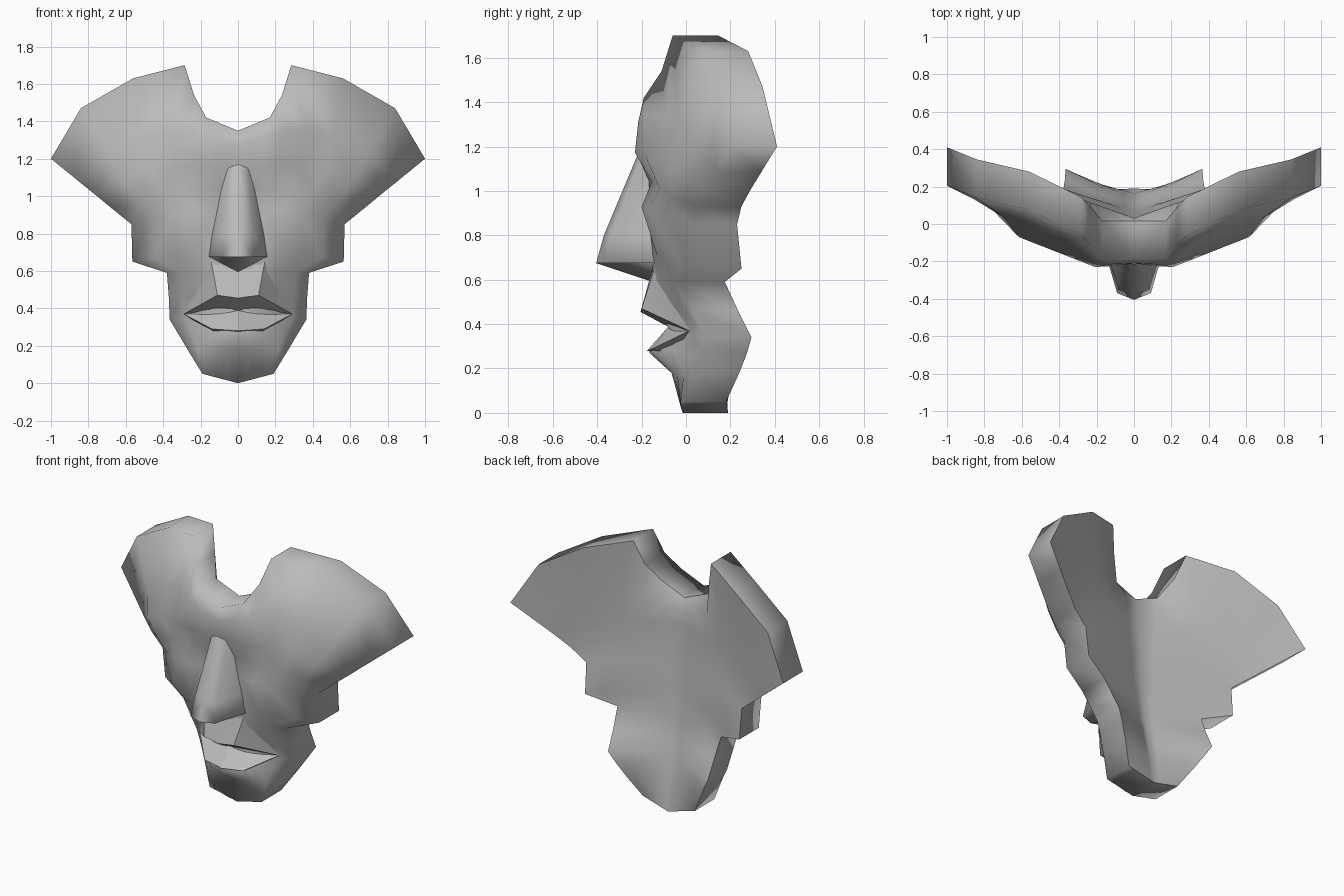
import bpy, bmesh, math

if "Cube" in bpy.data.objects:
    bpy.data.objects.remove(bpy.data.objects["Cube"])

grey = bpy.data.materials.new("grey")
grey.diffuse_color = (.5, .5, .5, 1)
grey.use_nodes = True
grey.node_tree.nodes["Principled BSDF"].inputs["Base Color"].default_value = grey.diffuse_color


def make_part(name, verts, faces, angle, sharp_back=False):
    """Half mesh (x >= 0), mirrored across x, shaded smooth below the angle."""
    mesh = bpy.data.meshes.new(name)
    mesh.from_pydata(verts, [], faces)
    mesh.materials.append(grey)
    obj = bpy.data.objects.new(name, mesh)
    bpy.context.collection.objects.link(obj)
    bm = bmesh.new()
    bm.from_mesh(mesh)
    bmesh.ops.mirror(bm, geom=bm.verts[:] + bm.edges[:] + bm.faces[:],
                     axis='X', merge_dist=0.0005)
    bmesh.ops.recalc_face_normals(bm, faces=bm.faces[:])
    bm.normal_update()
    # crease only where the rim wall meets the hollow back
    crease = []
    for e in bm.edges:
        ny = sorted(f.normal.y for f in e.link_faces)
        crease.append(len(ny) == 2 and ny[0] < .3 and ny[1] > .4)
    bm.to_mesh(mesh)
    bm.free()
    bpy.ops.object.select_all(action='DESELECT')
    obj.select_set(True)
    bpy.context.view_layer.objects.active = obj
    bpy.ops.object.shade_smooth_by_angle(angle=math.radians(angle))
    if sharp_back:
        for edge, sharp in zip(mesh.edges, crease):
            edge.use_edge_sharp = sharp
    return obj


# Face shell: top contour, then rows running from the centre out to the rim
THICK = 0.205
top = [(0, -.19, 1.35), (.17, -.19, 1.42), (.235, -.11, 1.54), (.285, -.06, 1.70),
       (.56, .075, 1.63), (.84, .14, 1.47), (1, .205, 1.20)]
cols = (0, .14, .27, .42, .6, .8, 1)
# centre z, rim x, rim z, upward bow, depths along the row
rows = [
    (1.27, .86, 1.086, .16, (-.21, -.215, -.19, -.09, -.03, .03, .135)),   # forehead
    (1.17, .77, 1.013, .06, (-.20, -.225, -.23, -.185, -.13, -.07, .09)),  # brow
    (1.04, .67, .931, .04, (-.18, -.165, -.155, -.135, -.12, -.085, .045)),  # eyes
    (.90, .57, .85, .05, (-.15, -.15, -.175, -.20, -.17, -.09, .025)),     # cheekbones
    (.75, .565, .65, 0, (-.15, -.15, -.15, -.13, -.09, -.03, .045)),       # cheeks
    (.60, .38, .59, 0, (-.16, -.16, -.15, -.13, -.10, -.06, -.03)),        # under nose
    (.46, .37, .46, 0, (-.15, -.14, -.13, -.10, -.05, -.01, .03)),         # upper mouth
    (.38, .365, .34, 0, (-.07, -.07, -.06, -.04, -.01, .025, .09)),        # mouth
    (.27, .323, .27, .02, (-.165, -.16, -.145, -.12, -.07, -.01, .07)),    # lower lip
    (.18, .27, .18, 0, (-.065, -.065, -.065, -.055, -.04, -.01, .035)),    # chin
    (0, .19, .05, 0, (-.015, -.015, -.02, -.02, -.02, -.025, -.025)),      # base
]
front = [top]
for zc, xr, zr, bow, ys in rows:
    front.append([(xr * f, y, zc + (zr - zc) * f + bow * math.sin(math.pi * f))
                  for f, y in zip(cols, ys)])
back = [[(x, y + THICK, z) for x, y, z in top]]
for i, row in enumerate(front[1:], 1):
    yc, yr = .03 + .16 * (i / 11) ** 2, row[-1][1] + THICK
    back.append([(x, yc + (yr - yc) * f, z) for f, (x, y, z) in zip(cols, row)])

nr, nc = len(front), len(cols)
verts = [p for grid in (front, back) for row in grid for p in row]
F = lambda r, c: r * nc + c
B = lambda r, c: nr * nc + r * nc + c
faces = []
for r in range(nr - 1):
    for c in range(nc - 1):
        for g in (F, B):
            faces.append((g(r, c), g(r, c + 1), g(r + 1, c + 1), g(r + 1, c)))
rim = [(0, c) for c in range(nc)] + [(r, nc - 1) for r in range(1, nr)]
rim += [(nr - 1, c) for c in range(nc - 2, -1, -1)]
for a, b in zip(rim, rim[1:]):
    faces.append((F(*a), F(*b), B(*b), B(*a)))
make_part("face_shell", verts, faces, 180, sharp_back=True)

# Nose: three half sections from bridge to tip, with a sloping underside
nose = [(0, -.215, 1.17), (.055, -.20, 1.15), (.09, -.10, 1.13),
        (0, -.37, .80), (.08, -.335, .80), (.145, -.13, .80),
        (0, -.405, .675), (.09, -.37, .675), (.16, -.13, .675),
        (0, -.15, .59)]
nose_faces = [(r + c, r + c + 1, r + c + 4, r + c + 3) for r in (0, 3) for c in (0, 1)]
nose_faces += [(6, 7, 8, 9)]
make_part("nose", nose, nose_faces, 75)

# Lips: upper panel with overhang, lower lip shelf, meeting at the corners
corner, inner = (.29, .015, .37), (0, -.08, .388)
upper = [(0, -.165, .60), (.145, -.14, .66), (.11, -.20, .47), (0, -.205, .455),
         corner, inner, (.28, -.04, .60)]
make_part("upper_lip", upper,
          [(0, 1, 2, 3), (1, 4, 2), (1, 6, 4), (3, 2, 4, 5)], 25)
lower = [inner, corner, (.14, -.15, .29), (0, -.175, .28),
         (.12, -.06, .26), (0, -.08, .25)]
make_part("lower_lip", lower, [(0, 1, 2, 3), (3, 2, 4, 5), (2, 1, 4)], 15)
